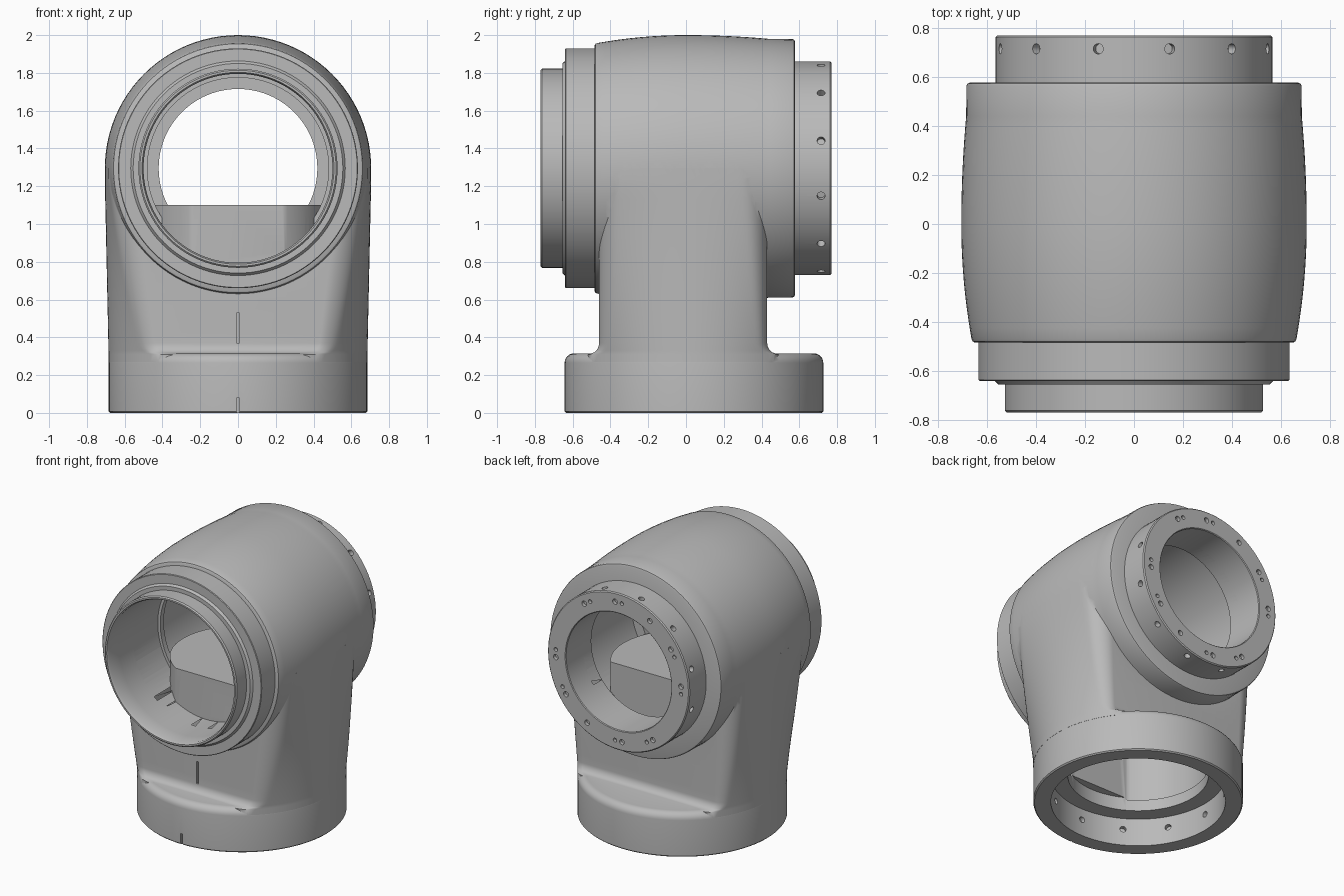
import bpy, bmesh, math
from mathutils import Matrix, Vector

if "Cube" in bpy.data.objects:
    bpy.data.objects.remove(bpy.data.objects["Cube"])

ZC = 1.295      # height of the barrel axis
YB = 0.042      # depth of the column axis
SEG = 96

grey = bpy.data.materials.new("cast metal grey")
grey.use_nodes = True
COLOR = (0.49, 0.49, 0.49, 1)
grey.diffuse_color = COLOR
grey.node_tree.nodes["Principled BSDF"].inputs["Base Color"].default_value = COLOR

ALONG_Y = Matrix.Translation((0, 0, ZC)) @ Matrix.Rotation(-math.pi / 2, 4, 'X')
UPRIGHT = Matrix.Translation((0, YB, 0))


def finish(name, bm, matrix=Matrix()):
    bmesh.ops.remove_doubles(bm, verts=bm.verts, dist=1e-5)
    bmesh.ops.transform(bm, matrix=matrix, verts=bm.verts)
    bmesh.ops.recalc_face_normals(bm, faces=bm.faces)
    mesh = bpy.data.meshes.new(name)
    bm.to_mesh(mesh)
    bm.free()
    mesh.materials.append(grey)
    ob = bpy.data.objects.new(name, mesh)
    bpy.context.scene.collection.objects.link(ob)
    return ob


def lathe(name, profile, matrix, closed=False):
    """Revolve (radius, height) points; closed makes a hollow ring."""
    bm = bmesh.new()
    vs = [bm.verts.new((r, 0, h)) for r, h in profile]
    es = [bm.edges.new(p) for p in zip(vs, vs[1:])]
    if closed:
        es.append(bm.edges.new((vs[-1], vs[0])))
    bmesh.ops.spin(bm, geom=vs + es, cent=(0, 0, 0), axis=(0, 0, 1),
                   angle=2 * math.pi, steps=SEG, use_merge=True)
    return finish(name, bm, matrix)


def loft(name, sections):
    """Skin a stack of closed outlines with equal point counts."""
    bm = bmesh.new()
    loops = [[bm.verts.new(p) for p in s] for s in sections]
    for a, b in zip(loops, loops[1:]):
        for i in range(len(a)):
            bm.faces.new((a[i - 1], a[i], b[i], b[i - 1]))
    bm.faces.new(loops[0])
    bm.faces.new(loops[-1])
    return finish(name, bm)


def box(name, center, size):
    bm = bmesh.new()
    bmesh.ops.create_cube(bm, size=1)
    return finish(name, bm, Matrix.Translation(center) @ Matrix.Diagonal((*size, 1)))


def pins(name, spots):
    """Many small cylinders: (position, direction, radius, length)."""
    bm = bmesh.new()
    for pos, direction, r, length in spots:
        turn = Vector(direction).to_track_quat('Z', 'Y').to_matrix().to_4x4()
        bmesh.ops.create_cone(bm, cap_ends=True, segments=16, radius1=r, radius2=r,
                              depth=length, matrix=Matrix.Translation(pos) @ turn)
    return finish(name, bm)


def combine(target, tool, operation):
    mod = target.modifiers.new("bool", 'BOOLEAN')
    mod.operation, mod.solver, mod.object = operation, 'EXACT', tool
    bpy.context.view_layer.objects.active = target
    bpy.ops.object.modifier_apply(modifier=mod.name)
    bpy.data.objects.remove(tool)


def arc(cy, cz, r, start, end, n=6):
    angles = [math.radians(start + (end - start) * i / n) for i in range(n + 1)]
    return [(cy + r * math.cos(a), cz + r * math.sin(a)) for a in angles]


def barrel_radius(y):
    """Bulging barrel outline, tapering more towards the front."""
    if y < 0:
        return 0.705 - 0.042 * (y / 0.47) ** 2
    return 0.705 - 0.02 * min(1, y / 0.44) ** 2


def column_section(z):
    """Round with flat front and back near the foot, squarer near the barrel."""
    s = min(1, max(0, (z - 0.32) / 0.9))
    flare = 0.06 - math.sqrt(0.06 ** 2 - min(0.06, max(0, 0.37 - z)) ** 2)
    front, back = -0.46 - flare, 0.43 + flare
    corner = 0.04 + 0.09 * s
    n = 40
    side = []
    for i in range(n + 1):
        y = (front + back) / 2 - (back - front) / 2 * math.cos(math.pi * i / n)
        x = (1 - s) * math.sqrt(0.6855 ** 2 - (y - YB) ** 2) + s * barrel_radius(y)
        inset = max(0, corner - min(y - front, back - y))
        side.append((x - corner + math.sqrt(max(0, corner ** 2 - inset ** 2)), y, z))
    return side + [(-x, y, z) for x, y, z in reversed(side)]


# Barrel: bulging horizontal body
bulge = [(barrel_radius(y), y) for y in [-0.47 + 0.0455 * i for i in range(21)]]
barrel = lathe("housing", [(0, -0.484), (0.65, -0.484), (0.659, -0.479)] + bulge
               + [(0.684, 0.564), (0.68, 0.573), (0.67, 0.577), (0, 0.577)], ALONG_Y)

# Column: rises from a fillet on the foot and blends into the barrel sides
heights = [0.27] + [0.31 + 0.01 * i for i in range(7)] + [0.42 + 0.0547 * i for i in range(17)]
column = loft("column", [column_section(z) for z in heights])

# Foot: round flange with a softened top edge
foot = lathe("foot", [(0, 0), (0.677, 0), (0.685, 0.008)] + arc(0.635, 0.265, 0.05, 0, 90)
             + [(0, 0.315)], UPRIGHT)
combine(barrel, column, 'UNION')
combine(barrel, foot, 'UNION')

# Inside: barrel cavity behind a front bore and lip, foot bore, flat-sided passage
bore = lathe("bore", [(0, -0.9), (0.5, -0.9), (0.5, -0.2), (0.48, -0.2), (0.48, -0.16),
                      (0.55, -0.16), (0.55, 0.48), (0.42, 0.48), (0.42, 0.9), (0, 0.9)],
             ALONG_Y)
foot_bore = lathe("foot_bore", [(0, -0.1), (0.6, -0.1), (0.6, 0.2), (0.46, 0.2),
                                (0.46, 0.295), (0, 0.295)], UPRIGHT)
passage = lathe("passage", [(0, 0.28), (0.47, 0.28), (0.47, 1.1), (0, 1.1)], UPRIGHT)
combine(passage, box("passage_slab", (0, -0.015, 0.8), (2, 0.69, 2)), 'INTERSECT')
for cutter in (bore, foot_bore, passage):
    combine(barrel, cutter, 'DIFFERENCE')

# Alignment notches on the front
combine(barrel, box("upper_notch", (0, -0.46, 0.45), (0.014, 0.03, 0.16)), 'DIFFERENCE')
combine(barrel, box("lower_notch", (0, -0.645, 0.03), (0.014, 0.03, 0.1)), 'DIFFERENCE')

# Foot liner: ring of blind holes inside the foot
twelfths = [math.radians(30 * i) for i in range(12)]
foot_liner = lathe("foot_liner", [(0.57, 0), (0.6, 0), (0.6, 0.2), (0.57, 0.2)], UPRIGHT, True)
combine(foot_liner, pins("foot_holes", [
    ((0.585 * math.cos(a), YB + 0.585 * math.sin(a), 0.12),
     (math.cos(a), math.sin(a), 0), 0.021, 0.06) for a in twelfths]), 'DIFFERENCE')

# Front: wide seat ring, then a thin-walled collar with a small flange
front_ring = lathe("front_ring", [(0.5, -0.484), (0.635, -0.484), (0.635, -0.636),
                                  (0.631, -0.64), (0.5, -0.64)], ALONG_Y, True)
front_collar = lathe("front_collar", [(0.5, -0.64), (0.568, -0.64), (0.555, -0.655),
                                      (0.527, -0.655), (0.527, -0.762), (0.519, -0.77),
                                      (0.508, -0.77), (0.5, -0.755)], ALONG_Y, True)

# Back: thick collar with radial and bolt holes
back_collar = lathe("back_collar", [(0.42, 0.577), (0.565, 0.577), (0.565, 0.763),
                                    (0.558, 0.77), (0.425, 0.77), (0.42, 0.765)], ALONG_Y, True)


def around(a, r, y):
    return (r * math.cos(a), y, ZC + r * math.sin(a))


radial = [(around(a, 0.56, 0.715), (math.cos(a), 0, math.sin(a)), 0.021, 0.07)
          for a in (t + math.radians(15) for t in twelfths)]
axial = []
for i, a in enumerate(twelfths):
    if i % 6 == 4:
        axial.append((around(a, 0.5, 0.77), (0, 1, 0), 0.019, 0.05))
    elif i % 6 != 1:
        axial += [(around(a - 0.055, 0.5, 0.77), (0, 1, 0), 0.019, 0.05),
                  (around(a + 0.055, 0.5, 0.77), (0, 1, 0), 0.014, 0.05)]
combine(back_collar, pins("radial_holes", radial), 'DIFFERENCE')
combine(back_collar, pins("bolt_holes", axial), 'DIFFERENCE')

# Smooth shading with crisp machined edges
bpy.ops.object.select_all(action='DESELECT')
for ob in (barrel, foot_liner, front_ring, front_collar, back_collar):
    ob.select_set(True)
bpy.context.view_layer.objects.active = barrel
bpy.ops.object.shade_smooth_by_angle(angle=math.radians(35))
